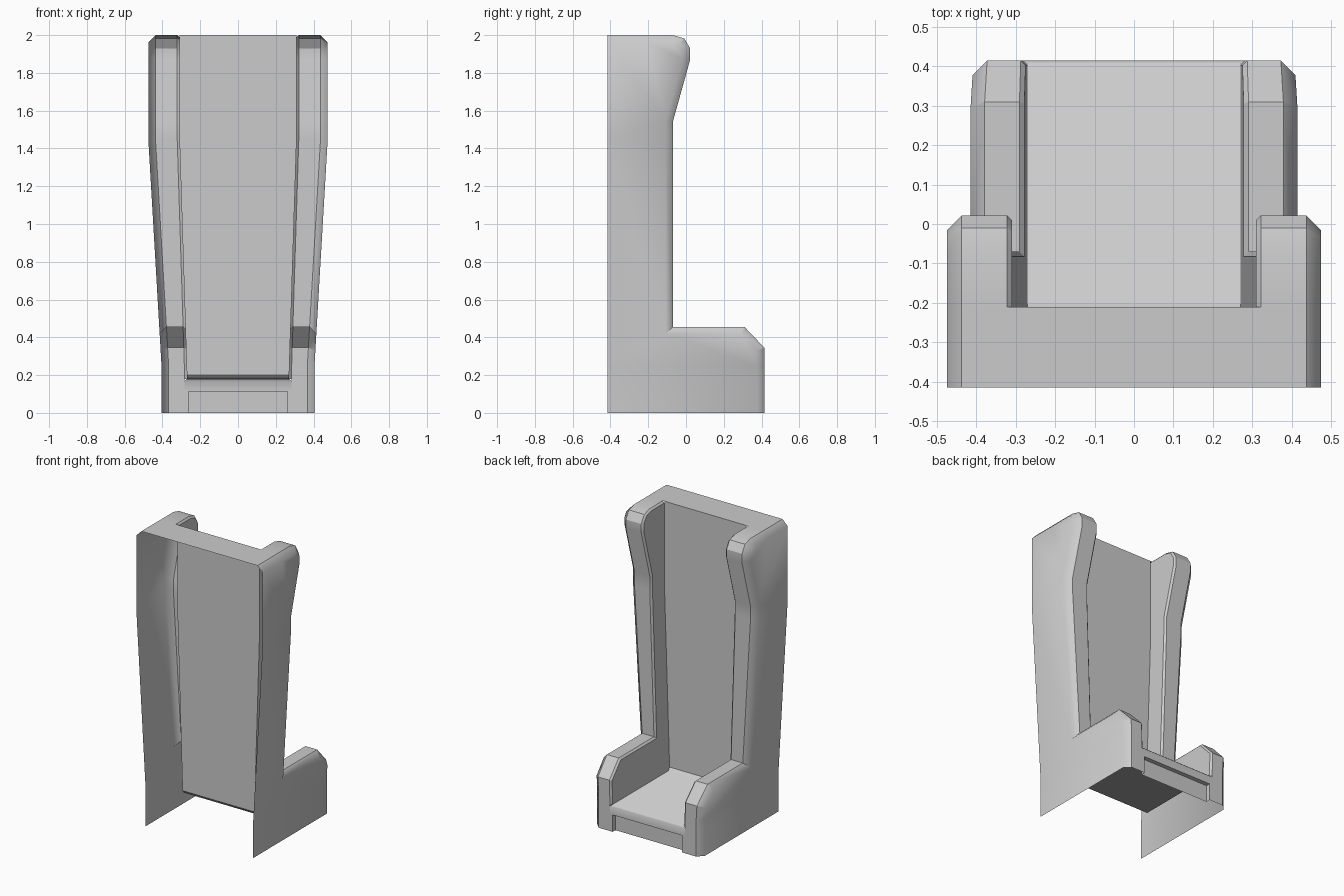
import bpy, bmesh, math
from mathutils import Vector

if "Cube" in bpy.data.objects:
    bpy.data.objects.remove(bpy.data.objects["Cube"])


def finish(bm, name, smooth_edge=lambda e: False):
    for f in bm.faces:
        f.smooth = True
    for e in bm.edges:
        e.smooth = (len(e.link_faces) == 2 and
                    (e.calc_face_angle(0) < math.radians(30) or smooth_edge(e)))
    me = bpy.data.meshes.new(name)
    bm.to_mesh(me)
    bm.free()
    ob = bpy.data.objects.new(name, me)
    bpy.context.collection.objects.link(ob)
    return ob


def lerp_z(z, z0, z1, a, b):
    t = min(1, max(0, (z - z0) / (z1 - z0)))
    return a + (b - a) * t


def x_outer(z):
    return lerp_z(z, 0.25, 1.45, 0.405, 0.475)


def x_inner(z):
    return lerp_z(z, 0.18, 1.45, 0.27, 0.31)


def inset(pts, d):
    """Offset an open (y, z) path to its left, with mitred corners."""
    out = []
    for i, p in enumerate(pts):
        n = []
        for a, b in ((i - 1, i), (i, i + 1)):
            if a >= 0 and b < len(pts):
                t = (Vector(pts[b]) - Vector(pts[a])).normalized()
                n.append(Vector((-t.y, t.x)))
        m = (n[0] + n[-1]).normalized()
        out.append(tuple(Vector(p) + m * (d / m.dot(n[0]))))
    return out


# Side silhouette: arm front, arm top, wing, rounded wing top, back edge
PROFILE = [(0.415, 0), (0.415, 0.18), (0.415, 0.345), (0.31, 0.455),
           (-0.07, 0.455), (-0.07, 1.54), (0.022, 1.87), (0.022, 1.93),
           (-0.01, 1.983), (-0.07, 2.0), (-0.21, 2.0), (-0.415, 2.0)]
LIP, EDGE = 0.012, 0.038


def make_side(s, name):
    bm = bmesh.new()
    small, big = inset(PROFILE, LIP), inset(PROFILE, EDGE)

    def column(x, pts):
        return [bm.verts.new((x, y, z)) for y, z in pts]
    # x is 0..LIP near the inner wall, 1-EDGE..1 near the outer wall
    c0, c1 = column(0, small[1:11]), column(LIP, PROFILE)
    c2, c3 = column(1 - EDGE, PROFILE), column(1, big)
    for i in range(len(PROFILE) - 1):
        bm.faces.new((c1[i], c1[i + 1], c2[i + 1], c2[i]))
        bm.faces.new((c2[i], c2[i + 1], c3[i + 1], c3[i]))
        if 1 <= i < 10:
            bm.faces.new((c0[i - 1], c0[i], c1[i + 1], c1[i]))
    # outer wall and inner wall
    bm.faces.new(c3 + column(1, [(-0.415, 0)]))
    bm.faces.new(c0 + column(0, [(-0.21, 0.2), (-0.195, 0.18)]))
    for z in (0.25, 1.45):
        bmesh.ops.bisect_plane(bm, geom=bm.verts[:] + bm.edges[:] + bm.faces[:],
                               plane_co=(0, 0, z), plane_no=(0, 0, 1))
    rim = {v for v in bm.verts if v.co.x > 0.9}
    for v in bm.verts:
        x, z = v.co.x, v.co.z
        v.co.x = s * (x_outer(z) - (1 - x) if x > 0.5 else x_inner(z) + x)
    bmesh.ops.triangulate(bm, faces=[f for f in bm.faces if len(f.verts) > 4])
    bmesh.ops.recalc_face_normals(bm, faces=bm.faces[:])
    bm.normal_update()
    if sum(f.normal.x * s * f.calc_area() for f in bm.faces
           if all(v in rim for v in f.verts)) < 0:
        bmesh.ops.reverse_faces(bm, faces=bm.faces[:])
    bm.normal_update()

    # soft outer bevel: edges running along the outer wall's border
    def soft(e):
        return (all(v in rim for v in e.verts) and
                any(abs(f.normal.x) > 0.98 for f in e.link_faces))
    return finish(bm, name, soft)


make_side(1, "right_arm_and_wing")
make_side(-1, "left_arm_and_wing")


def make_strip(name, path, width):
    bm = bmesh.new()
    rows = [[bm.verts.new((s * width(z), y, z)) for s in (-1, 1)] for y, z in path]
    for a, b in zip(rows, rows[1:]):
        bm.faces.new((a[1], a[0], b[0], b[1]))
    return bm


# Recessed toe panel with the underside of the front rail and side cheeks
bm = make_strip("toe_panel", [(0.385, 0), (0.385, 0.115), (0.415, 0.115)],
                lambda z: 0.262)
for s in (-1, 1):
    for quad in ([(0.262, 0.415, 0), (0.262, 0.415, 0.115), (0.262, 0.385, 0.115), (0.262, 0.385, 0)],
                 [(0.282, 0.415, 0), (0.282, 0.415, 0.115), (0.262, 0.415, 0.115), (0.262, 0.415, 0)]):
        vs = [bm.verts.new((s * x, y, z)) for x, y, z in quad]
        bm.faces.new(vs if s > 0 else vs[::-1])
bmesh.ops.remove_doubles(bm, verts=bm.verts[:], dist=1e-5)
finish(bm, "toe_panel")

# Front rail and seat
finish(make_strip("seat", [(0.415, 0.115), (0.415, 0.17), (0.405, 0.18),
                           (-0.195, 0.18), (-0.21, 0.2)],
                  lambda z: 0.282 if z < 0.175 else x_inner(z)), "seat")

# Backrest panel, open behind, and its top cap
finish(make_strip("backrest", [(-0.21, 0.2), (-0.21, 1.45), (-0.21, 2.0)], x_inner),
       "backrest")
finish(make_strip("top_cap", [(-0.21, 2.0), (-0.415, 2.0)], lambda z: 0.322), "top_cap")
